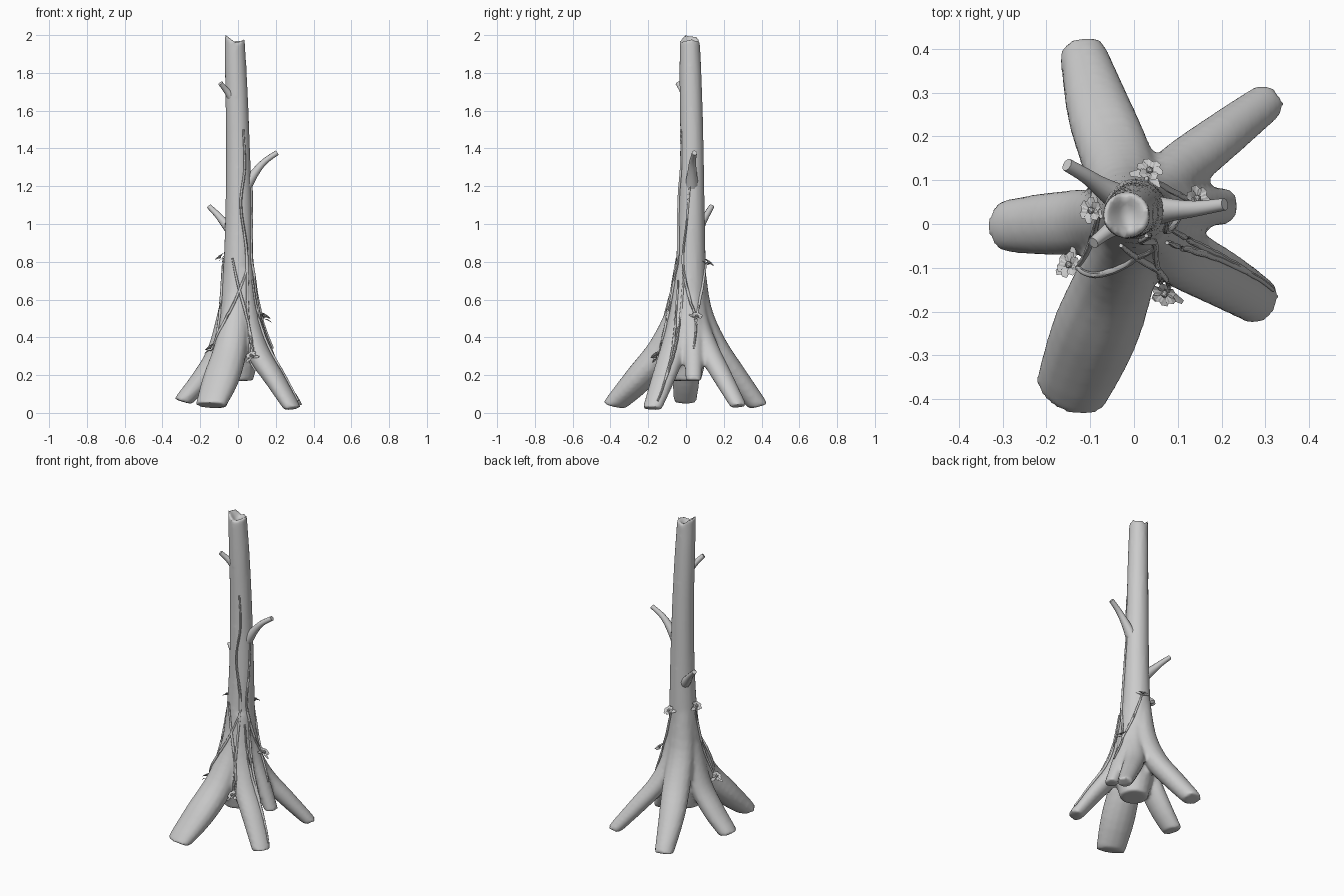
import bpy, bmesh, math
from mathutils import Vector, Matrix
from mathutils.bvhtree import BVHTree

if "Cube" in bpy.data.objects:
    bpy.data.objects.remove(bpy.data.objects["Cube"])


def spline(pts, steps):
    """Catmull-Rom through tuples of any length."""
    p = [pts[0]] + list(pts) + [pts[-1]]
    out = []
    for i in range(1, len(p) - 2):
        for s in range(steps):
            t = s / steps
            out.append(tuple(
                0.5 * (2 * b + (c - a) * t + (2 * a - 5 * b + 4 * c - d) * t * t
                       + (3 * b - a - 3 * c + d) * t ** 3)
                for a, b, c, d in zip(*p[i - 1:i + 3])))
    return out + [tuple(pts[-1])]


def tube(bm, pts, sides=14, steps=4, flat_end=False, jag=None):
    """Closed tube; each point is x, y, z, half width, half height."""
    path = spline(pts, steps)
    rings = []
    for i, (x, y, z, w, h) in enumerate(path):
        t = (Vector(path[min(i + 1, len(path) - 1)][:3]) - Vector(path[max(i - 1, 0)][:3])).normalized()
        if flat_end and i == len(path) - 1:
            t = (t + Vector((0, 0, -1.5))).normalized()
        ref = Vector((0, 1, 0)) if abs(t.z) > 0.97 and not flat_end else Vector((0, 0, 1))
        side = t.cross(ref).normalized()
        up = side.cross(t).normalized()
        ring = []
        for k in range(sides):
            a = 2 * math.pi * k / sides
            ring.append(bm.verts.new(Vector((x, y, z)) + side * w * math.cos(a) + up * h * math.sin(a)))
        rings.append(ring)
    faces = []
    for r0, r1 in zip(rings, rings[1:]):
        for k in range(sides):
            n = (k + 1) % sides
            faces.append(bm.faces.new((r0[k], r0[n], r1[n], r1[k])))
    faces.append(bm.faces.new(rings[0][::-1]))
    cap = bm.faces.new(rings[-1])
    faces.append(cap)
    if jag:
        # broken hollow top
        hollow = bmesh.ops.poke(bm, faces=[cap])
        faces.remove(cap)
        faces += hollow["faces"]
        hollow["verts"][0].co.z -= 0.04
        for k, v in enumerate(rings[-1]):
            v.co.z += jag[k % len(jag)]
    bmesh.ops.recalc_face_normals(bm, faces=faces)


def finish(name, bm, angle=60):
    me = bpy.data.meshes.new(name)
    bm.to_mesh(me)
    bm.free()
    ob = bpy.data.objects.new(name, me)
    bpy.context.collection.objects.link(ob)
    bpy.ops.object.select_all(action='DESELECT')
    ob.select_set(True)
    bpy.context.view_layer.objects.active = ob
    bpy.ops.object.shade_smooth_by_angle(angle=math.radians(angle))
    return ob


# Trunk and flaring roots, fused by remeshing
bm = bmesh.new()
tube(bm, [(0.0, 0.0, 0.17, 0.08, 0.08), (0.0, 0.0, 0.33, 0.115, 0.115),
          (0.005, 0.01, 0.5, 0.108, 0.108), (0.003, 0.018, 0.65, 0.092, 0.092),
          (0.003, 0.025, 0.8, 0.08, 0.08), (0.004, 0.03, 1.05, 0.072, 0.07),
          (0.0, 0.031, 1.4, 0.064, 0.063), (-0.008, 0.026, 1.7, 0.06, 0.06),
          (-0.018, 0.02, 1.98, 0.054, 0.054)],
     sides=16, jag=[0.025, 0.028, 0.02, 0.0, -0.015, 0.0, -0.01, 0.0,
                    0.0, -0.005, 0.0, -0.02, -0.005, 0.01, 0.025, 0.03])
roots = [
    # front left
    [(0, 0.02, 0.8, .06, .06), (-.01, -.03, .55, .075, .07), (-.04, -.12, .34, .09, .08),
     (-.09, -.25, .18, .10, .075), (-.145, -.385, .04, .085, .05)],
    # left
    [(0, 0.02, 0.75, .06, .06), (-.05, .01, .5, .07, .065), (-.11, .005, .31, .075, .06),
     (-.2, 0, .17, .072, .055), (-.295, -.005, .06, .06, .045)],
    # back
    [(-.01, .04, .8, .06, .06), (-.02, .07, .55, .075, .065), (-.04, .15, .36, .082, .065),
     (-.08, .26, .2, .075, .06), (-.115, .385, .035, .055, .05)],
    # back right
    [(.02, .03, .75, .05, .05), (.05, .06, .5, .06, .055), (.1, .12, .33, .062, .055),
     (.2, .2, .18, .055, .048), (.305, .28, .035, .045, .036)],
    # front right
    [(.02, 0, .75, .06, .06), (.05, -.03, .5, .068, .06), (.1, -.07, .33, .072, .06),
     (.2, -.125, .17, .066, .05), (.29, -.18, .022, .055, .038)],
    # short right stub
    [(.04, .03, .65, .05, .05), (.09, .035, .45, .055, .05), (.15, .04, .3, .05, .045),
     (.205, .04, .17, .042, .036)],
]
for r in roots:
    tube(bm, r, flat_end=True)
trunk = finish("trunk_and_roots", bm, 50)
rm = trunk.modifiers.new("fuse", 'REMESH')
rm.mode = 'VOXEL'
rm.voxel_size = 0.011
rm.use_smooth_shade = True
sm = trunk.modifiers.new("soften", 'SMOOTH')
sm.factor = 0.5
sm.iterations = 5

# Broken branch stubs
for name, pts in {
    "right_branch": [(.03, .03, 1.18, .04, .035), (.085, .032, 1.265, .026, .024),
                     (.14, .035, 1.33, .018, .017), (.207, .045, 1.377, .014, .014)],
    "back_left_branch": [(-.02, .05, .95, .036, .036), (-.075, .085, 1.01, .023, .023),
                         (-.11, .11, 1.05, .017, .017), (-.153, .135, 1.093, .015, .013)],
    "upper_left_branch": [(-.02, .01, 1.655, .03, .03), (-.06, -.017, 1.705, .017, .017),
                          (-.093, -.043, 1.745, .013, .013)],
}.items():
    bm = bmesh.new()
    tube(bm, pts, sides=10)
    finish(name, bm)

# Surface lookup so vines and flowers cling to the bark
dg = bpy.context.evaluated_depsgraph_get()
dg.update()
bvh = BVHTree.FromObject(trunk, dg)


def cling(p, off):
    loc, nor, _, _ = bvh.find_nearest(Vector(p))
    return loc + nor * off, nor


# Climbing vines
vines = [
    [(.03, -.03, 1.5), (.035, -.025, 1.3), (.015, -.04, 1.1), (.045, -.04, .85),
     (.05, -.08, .6), (.055, -.11, .4), (.06, -.12, .2)],
    [(.05, -.06, .76), (-.02, -.09, .58), (-.08, -.11, .45), (-.125, -.1, .34)],
    [(-.03, -.05, .82), (0, -.07, .68), (.05, -.1, .48), (.09, -.13, .3)],
    [(.075, .02, 1.2), (.08, 0, 1.0), (.08, -.02, .8), (.12, .02, .6), (.15, .06, .5), (.18, .04, .34)],
    [(.08, -.01, .75), (.11, -.03, .5), (.15, -.06, .33), (.23, -.1, .2), (.31, -.15, .06)],
    [(.06, -.03, .7), (.1, -.05, .45), (.18, -.08, .28), (.29, -.13, .11)],
    [(-.08, .03, .82), (-.1, -.01, .66), (-.11, -.05, .5), (-.125, -.1, .34)],
    [(.03, .11, .79), (.07, .1, .68), (.11, .08, .58), (.15, .06, .5)],
]
for i, ctrl in enumerate(vines):
    pts = [cling(p, 0.004)[0] for p in spline(ctrl, 6)]
    bm = bmesh.new()
    n = len(pts) - 1
    tube(bm, [(*p, 0.008 - 0.003 * abs(2 * k / n - 1),) * 1 + (0.008 - 0.003 * abs(2 * k / n - 1),)
              for k, p in enumerate(pts)], sides=6, steps=1)
    finish(f"vine_{i + 1}", bm)


def leaf(bm, mat, length, width, lift):
    """Folded pointed petal or leaf in local x direction."""
    co = [(0, 0, 0), (length * .5, width, lift), (length, width * .5, lift * .8),
          (length, -width * .5, lift * .8), (length * .5, -width, lift), (length * .5, 0, lift * .5)]
    v = [bm.verts.new(mat @ Vector(c)) for c in co]
    for k in range(5):
        bm.faces.new((v[k], v[(k + 1) % 5], v[5]))


# Rosette flowers with a pair of leaves
for i, p in enumerate([(.035, .12, .79), (-.09, .03, .82), (.15, .06, .51), (-.125, -.1, .34), (.09, -.13, .3)]):
    loc, nor = cling(p, 0.02)
    axis = (nor + Vector((0, 0, 1.2))).normalized()
    base = Matrix.Translation(loc) @ axis.to_track_quat('Z', 'Y').to_matrix().to_4x4()
    bm = bmesh.new()
    for k in range(6):
        leaf(bm, base @ Matrix.Rotation(k * math.pi / 3, 4, 'Z'), 0.03, 0.014, 0.012)
    bmesh.ops.create_icosphere(bm, subdivisions=1, radius=0.009, matrix=base @ Matrix.Translation((0, 0, .006)))
    finish(f"flower_{i + 1}", bm, 20)
    bm = bmesh.new()
    for a in (0.4, 2.3):
        leaf(bm, base @ Matrix.Translation((0, 0, -.01)) @ Matrix.Rotation(a + i, 4, 'Z'), 0.045, 0.012, 0.006)
    finish(f"flower_leaves_{i + 1}", bm, 20)
